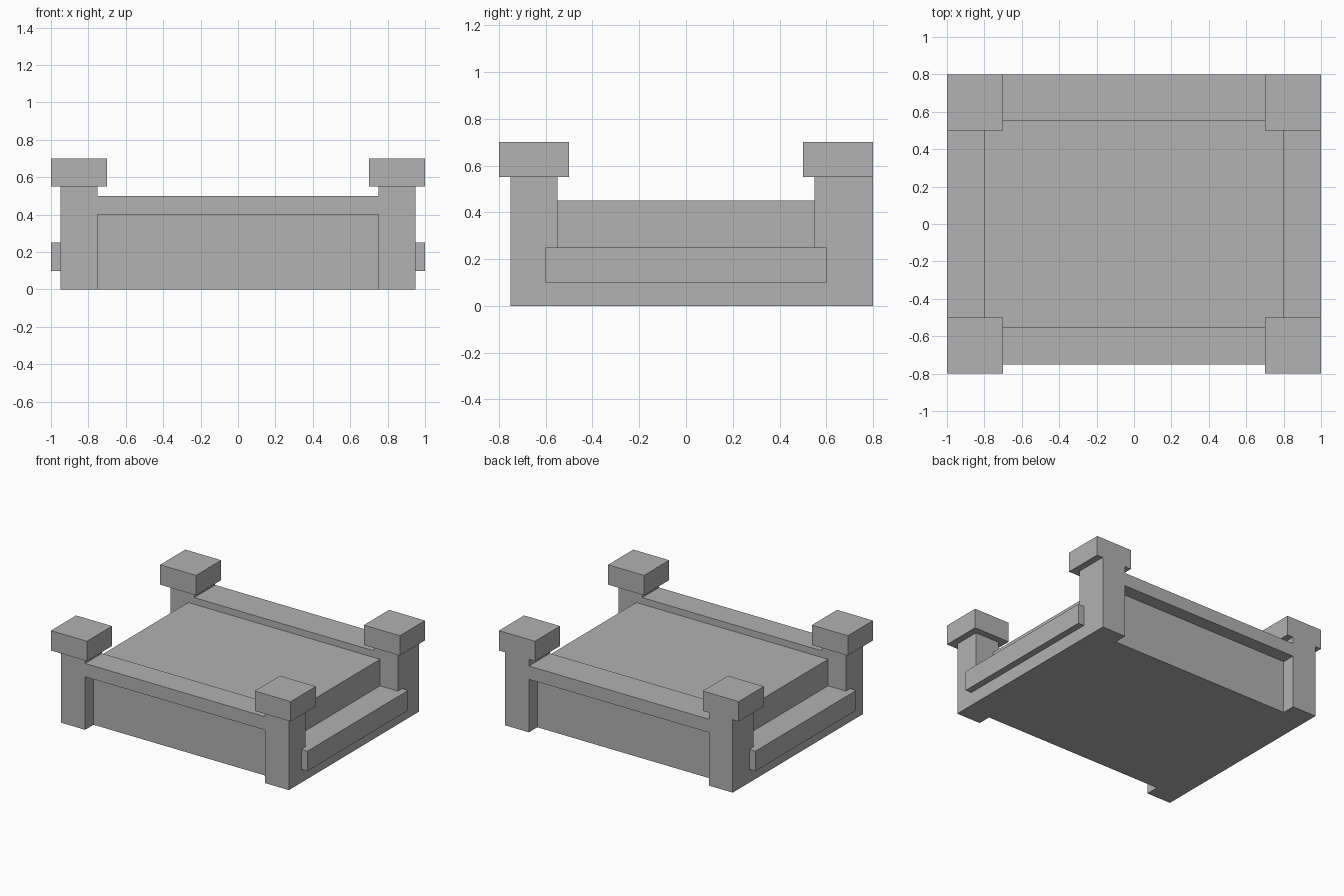
import bpy
import bmesh

cube = bpy.data.objects.get("Cube")
if cube:
    bpy.data.objects.remove(cube, do_unlink=True)

# One plain grey for everything
grey = bpy.data.materials.new("stone_grey")
grey.use_nodes = True
colour = (0.445, 0.445, 0.445, 1)
grey.diffuse_color = colour
grey.node_tree.nodes["Principled BSDF"].inputs["Base Color"].default_value = colour


def box(name, xs, ys, zs):
    """Box from its lower and upper limit on each axis."""
    bm = bmesh.new()
    bmesh.ops.create_cube(bm, size=1)
    for v in bm.verts:
        v.co = [sorted(lim)[1 if c > 0 else 0] for c, lim in zip(v.co, (xs, ys, zs))]
    mesh = bpy.data.meshes.new(name)
    bm.to_mesh(mesh)
    bm.free()
    mesh.materials.append(grey)
    obj = bpy.data.objects.new(name, mesh)
    bpy.context.collection.objects.link(obj)
    return obj


# Central deck
box("deck", (-0.8, 0.8), (-0.55, 0.55), (0, 0.45))

# Front and back: recessed panel under a rail, the back one being thicker
for end, sign, outer in (("front", -1, 0.75), ("back", 1, 0.8)):
    inner = sign * 0.55
    box(end + "_panel", (-0.75, 0.75), (inner, sign * (outer - 0.1)), (0, 0.4))
    box(end + "_rail", (-0.75, 0.75), (inner, sign * outer), (0.4, 0.5))

    # Corner posts with square caps
    for side, s in (("left", 1), ("right", -1)):
        name = end + "_" + side
        box(name + "_post", (s * 0.75, s * 0.95), (inner, sign * outer), (0, 0.55))
        box(name + "_cap", (s * 0.7, s), (sign * 0.5, sign * 0.8), (0.55, 0.7))

# Side steps with a projecting ledge
for side, s in (("left", 1), ("right", -1)):
    box(side + "_step", (s * 0.8, s * 0.95), (-0.55, 0.55), (0, 0.25))
    box(side + "_ledge", (s * 0.95, s), (-0.6, 0.6), (0.1, 0.25))
